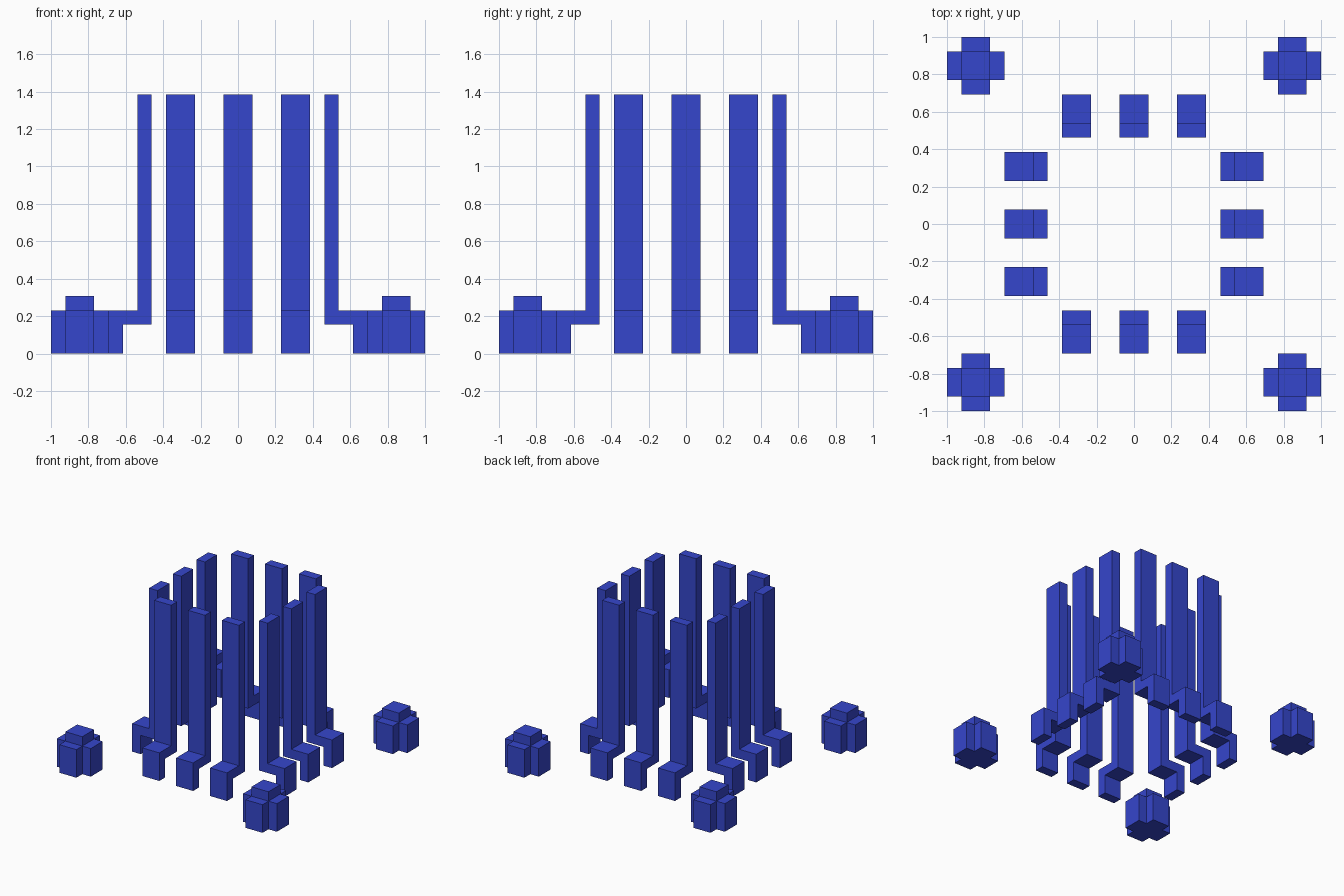
import bpy, bmesh, math
from mathutils import Matrix, Vector

if "Cube" in bpy.data.objects:
    bpy.data.objects.remove(bpy.data.objects["Cube"])

U = 1 / 13  # model is 26 grid units wide

blue = bpy.data.materials.new("blue")
blue.diffuse_color = (0.036, 0.061, 0.604, 1)
blue.use_nodes = True
blue.node_tree.nodes["Principled BSDF"].inputs["Base Color"].default_value = blue.diffuse_color


def prism(name, outline, depth, matrix):
    """Extrude a closed list of 3D points by a vector, in grid units."""
    bm = bmesh.new()
    face = bm.faces.new([bm.verts.new(p) for p in outline])
    ext = bmesh.ops.extrude_face_region(bm, geom=[face], use_keep_orig=True)
    moved = [g for g in ext["geom"] if isinstance(g, bmesh.types.BMVert)]
    bmesh.ops.translate(bm, verts=moved, vec=Vector(depth))
    bmesh.ops.recalc_face_normals(bm, faces=bm.faces)
    bmesh.ops.transform(bm, matrix=Matrix.Scale(U, 4) @ matrix, verts=bm.verts)
    mesh = bpy.data.meshes.new(name)
    bm.to_mesh(mesh)
    bm.free()
    mesh.materials.append(blue)
    obj = bpy.data.objects.new(name, mesh)
    bpy.context.collection.objects.link(obj)
    return obj


# Bent pins: tall blade, shoulder and foot; three on each side
pin_profile = [(6, 18), (7, 18), (7, 3), (9, 3), (9, 0), (8, 0), (8, 2), (6, 2)]
for side in range(4):
    turn = Matrix.Rotation(side * math.pi / 2, 4, 'Z')
    for offset in (-4, 0, 4):
        prism("bent_pin", [(x, offset - 1, z) for x, z in pin_profile],
              (0, 2, 0), turn)

# Corner posts: cross-shaped base with a square cap
cross = [(1, 2), (1, 1), (2, 1), (2, -1), (1, -1), (1, -2),
         (-1, -2), (-1, -1), (-2, -1), (-2, 1), (-1, 1), (-1, 2)]
square = [(1, 1), (1, -1), (-1, -1), (-1, 1)]
for sx in (-1, 1):
    for sy in (-1, 1):
        place = Matrix.Translation((11 * sx, 11 * sy, 0))
        prism("corner_post", [(x, y, 0) for x, y in cross], (0, 0, 3), place)
        prism("corner_cap", [(x, y, 3) for x, y in square], (0, 0, 1), place)
